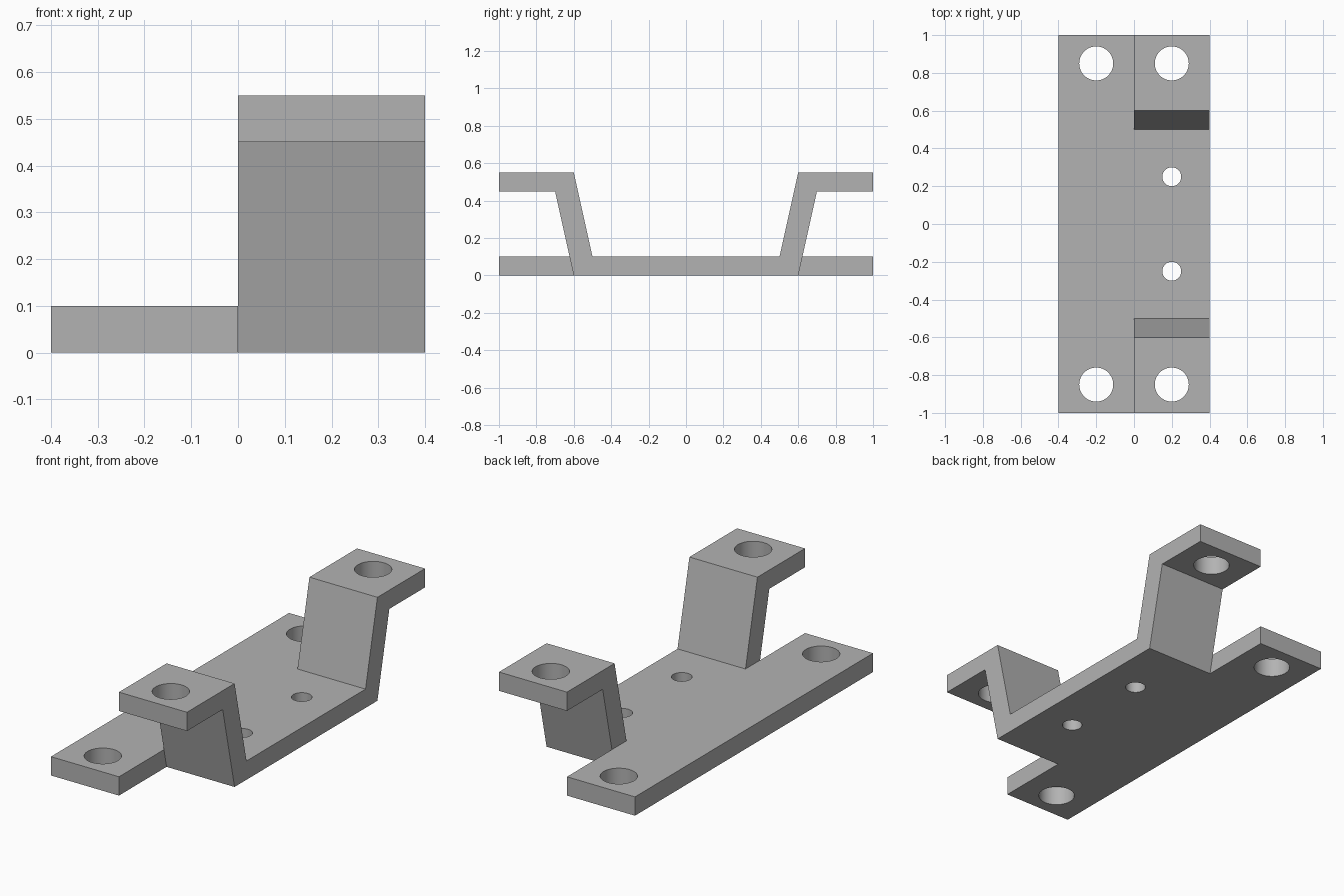
import bpy
import bmesh
from mathutils import Vector

if "Cube" in bpy.data.objects:
    bpy.data.objects.remove(bpy.data.objects["Cube"], do_unlink=True)

# Bare metal colour
grey = bpy.data.materials.new("plain grey")
grey.use_nodes = True
colour = (0.45, 0.45, 0.45, 1)
grey.diffuse_color = colour
grey.node_tree.nodes["Principled BSDF"].inputs["Base Color"].default_value = colour


def extrude_profile(name, profile, x_start, width):
    """Extrude a closed (y, z) outline along x."""
    bm = bmesh.new()
    face = bm.faces.new([bm.verts.new((x_start, y, z)) for y, z in profile])
    moved = bmesh.ops.extrude_face_region(bm, geom=[face])["geom"]
    verts = [v for v in moved if isinstance(v, bmesh.types.BMVert)]
    bmesh.ops.translate(bm, verts=verts, vec=Vector((width, 0, 0)))
    bmesh.ops.recalc_face_normals(bm, faces=bm.faces)
    mesh = bpy.data.meshes.new(name)
    bm.to_mesh(mesh)
    bm.free()
    mesh.materials.append(grey)
    obj = bpy.data.objects.new(name, mesh)
    bpy.context.collection.objects.link(obj)
    return obj


def combine(target, tool, operation):
    """Apply a boolean and discard the tool."""
    mod = target.modifiers.new("combine", "BOOLEAN")
    mod.operation = operation
    mod.solver = "EXACT"
    mod.object = tool
    bpy.context.view_layer.objects.active = target
    bpy.ops.object.modifier_apply(modifier=mod.name)
    bpy.data.objects.remove(tool, do_unlink=True)


def drill(target, x, y, radius):
    bpy.ops.mesh.primitive_cylinder_add(vertices=64, radius=radius, depth=2, location=(x, y, 0))
    cutter = bpy.context.object
    cutter.data.materials.append(grey)
    cutter.hide_render = True
    combine(target, cutter, "DIFFERENCE")


# Flat half with its full-length plate
bracket = extrude_profile("mounting_bracket", [(-1, 0), (1, 0), (1, 0.1), (-1, 0.1)], -0.4, 0.4)

# Bent half: floor, sloping arms and raised outward tabs
half = [(0.6, 0), (0.7, 0.45), (1, 0.45), (1, 0.55), (0.6, 0.55), (0.5, 0.1)]
outline = half + [(-y, z) for y, z in reversed(half)]
combine(bracket, extrude_profile("bent_strip", outline, 0, 0.4), "UNION")

# Large bolt holes at the ends, small ones in the floor
for side in (-1, 1):
    drill(bracket, -0.2, side * 0.85, 0.09)
    drill(bracket, 0.2, side * 0.85, 0.09)
    drill(bracket, 0.2, side * 0.25, 0.05)

# Round hole walls, crisp edges
bpy.ops.object.select_all(action="DESELECT")
bracket.select_set(True)
bpy.context.view_layer.objects.active = bracket
bpy.ops.object.shade_smooth_by_angle(angle=0.5)
